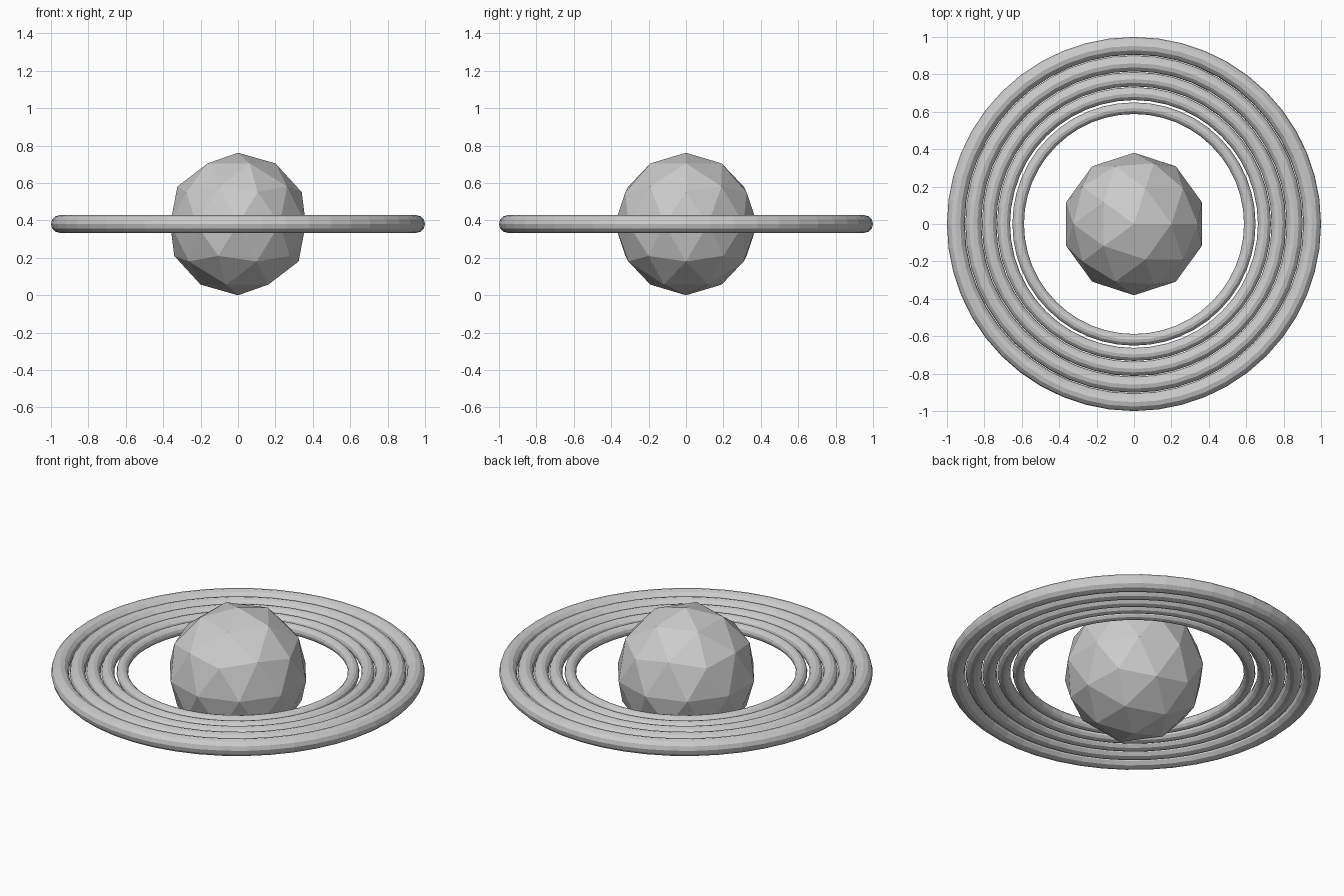
import bpy

if "Cube" in bpy.data.objects:
    bpy.data.objects.remove(bpy.data.objects["Cube"])

CENTER = (0, 0, 0.381)

# Faceted planet ball
bpy.ops.mesh.primitive_ico_sphere_add(subdivisions=2, radius=0.381, location=CENTER)
bpy.context.object.name = "planet"

# Five nested rings, each a scaled copy of the outer one
for i, s in enumerate((1.0, 0.902, 0.813, 0.732, 0.65)):
    bpy.ops.mesh.primitive_torus_add(
        major_segments=48, minor_segments=12,
        major_radius=0.9525 * s, minor_radius=0.0475 * s, location=CENTER)
    ring = bpy.context.object
    ring.name = f"ring_{i + 1}"
    bpy.ops.object.shade_flat()
